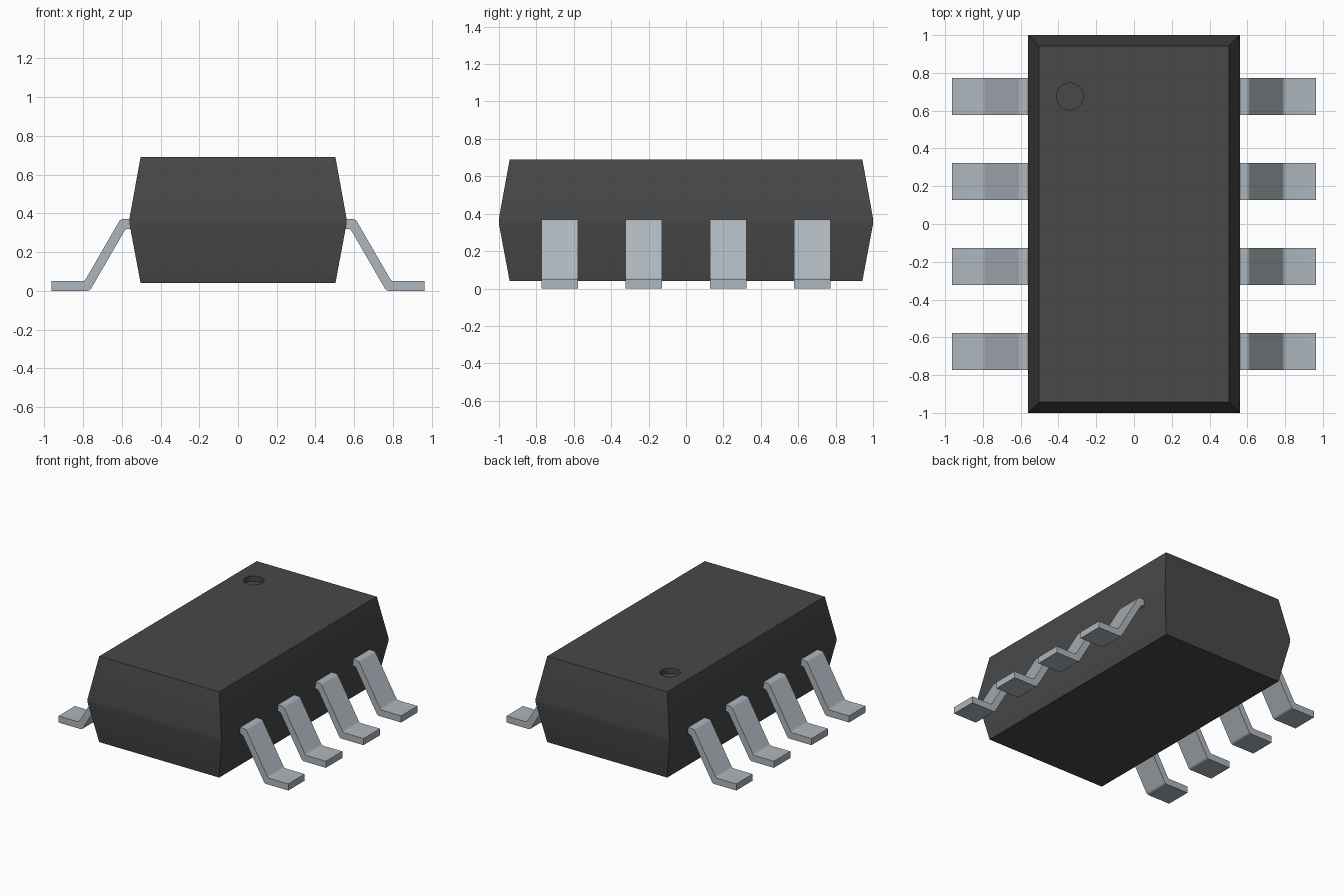
import bpy, bmesh, math

cube = bpy.data.objects.get("Cube")
if cube:
    bpy.data.objects.remove(cube, do_unlink=True)


def material(name, color):
    m = bpy.data.materials.new(name)
    m.use_nodes = True
    m.diffuse_color = (*color, 1)
    m.node_tree.nodes["Principled BSDF"].inputs["Base Color"].default_value = (*color, 1)
    return m


plastic = material("black plastic", (0.065, 0.065, 0.065))
metal = material("tinned metal", (0.42, 0.47, 0.51))


def add_object(name, bm, mat):
    bmesh.ops.recalc_face_normals(bm, faces=bm.faces[:])
    mesh = bpy.data.meshes.new(name)
    bm.to_mesh(mesh)
    bm.free()
    mesh.materials.append(mat)
    ob = bpy.data.objects.new(name, mesh)
    bpy.context.collection.objects.link(ob)
    return ob


def activate(ob):
    bpy.ops.object.select_all(action='DESELECT')
    ob.select_set(True)
    bpy.context.view_layer.objects.active = ob


# Package body: stacked rectangles, widest at the parting line
TOP, BOTTOM = 0.69, 0.04
bm = bmesh.new()
rings = []
for z, hx, hy in ((BOTTOM, 0.503, 0.943), (0.345, 0.56, 1.0),
                  (0.375, 0.56, 1.0), (TOP, 0.503, 0.943)):
    rings.append([bm.verts.new((sx * hx, sy * hy, z))
                  for sx, sy in ((-1, -1), (1, -1), (1, 1), (-1, 1))])
for low, high in zip(rings, rings[1:]):
    for i in range(4):
        j = (i + 1) % 4
        bm.faces.new((low[i], low[j], high[j], high[i]))
bm.faces.new(rings[0])
bm.faces.new(rings[-1])
# Soften the top and bottom rims
rims = [e for e in bm.edges
        if all(v.co.z == TOP for v in e.verts) or all(v.co.z == BOTTOM for v in e.verts)]
bmesh.ops.bevel(bm, geom=rims, offset=0.022, segments=4, profile=0.5, affect='EDGES')
body = add_object("package_body", bm, plastic)

# Round index dimple in the top
bm = bmesh.new()
bmesh.ops.create_cone(bm, cap_ends=True, segments=48, radius1=0.071, radius2=0.071, depth=0.08)
bmesh.ops.translate(bm, verts=bm.verts[:], vec=(-0.34, 0.675, TOP))
cutter = add_object("dimple_cutter", bm, plastic)
cutter.hide_render = True
cut = body.modifiers.new("dimple", 'BOOLEAN')
cut.operation = 'DIFFERENCE'
cut.solver = 'EXACT'
cut.object = cutter
activate(body)
bpy.ops.object.modifier_apply(modifier=cut.name)
bpy.data.objects.remove(cutter, do_unlink=True)
activate(body)
bpy.ops.object.shade_smooth_by_angle(angle=math.radians(30))

# Gull-wing leads: side profile extruded along y, four on each side
PROFILE = ((0.54, 0.32), (0.58, 0.32), (0.765, 0.0), (0.963, 0.0),
           (0.963, 0.05), (0.792, 0.05), (0.607, 0.37), (0.54, 0.37))
WIDTH = 0.196


def add_lead(name, side, y):
    bm = bmesh.new()
    face = bm.faces.new([bm.verts.new((side * x, y - WIDTH / 2, z)) for x, z in PROFILE])
    ext = bmesh.ops.extrude_face_region(bm, geom=[face])["geom"]
    bmesh.ops.translate(bm, vec=(0, WIDTH, 0),
                        verts=[g for g in ext if isinstance(g, bmesh.types.BMVert)])
    # Round the four bends
    bends = [e for e in bm.edges
             if abs(e.verts[0].co.y - e.verts[1].co.y) > 0.1
             and 0.57 < abs(e.verts[0].co.x) < 0.8]
    bmesh.ops.bevel(bm, geom=bends, offset=0.012, segments=3, profile=0.5, affect='EDGES')
    lead = add_object(name, bm, metal)
    activate(lead)
    bpy.ops.object.shade_smooth_by_angle(angle=math.radians(30))


for side, label in ((1, "left"), (-1, "right")):
    for i in range(4):
        add_lead(f"{label}_lead_{i + 1}", side, -0.675 + 0.45 * i)
